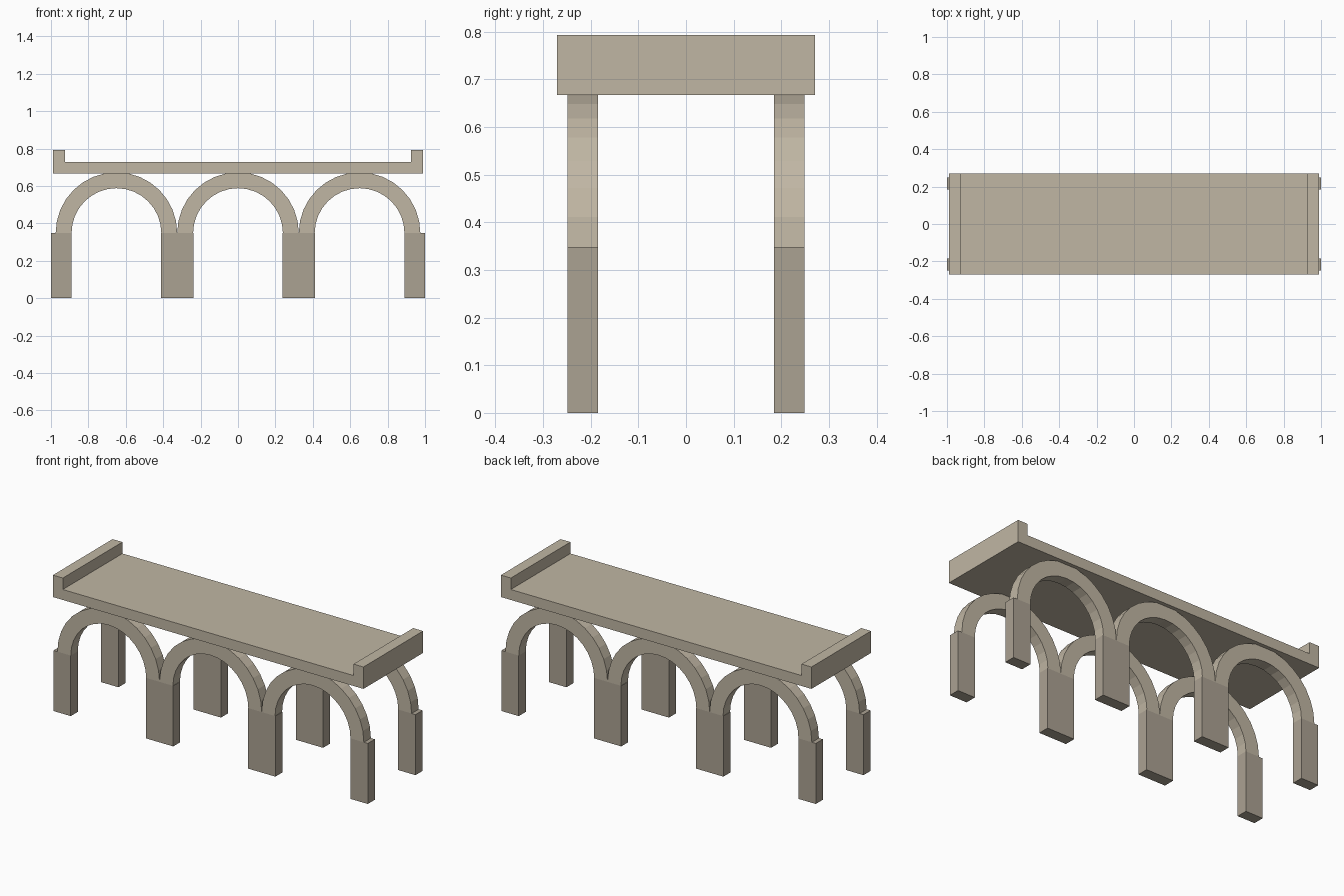
import bpy, bmesh, math

if "Cube" in bpy.data.objects:
    bpy.data.objects.remove(bpy.data.objects["Cube"])

def material(name, rgb):
    m = bpy.data.materials.new(name)
    m.diffuse_color = (*rgb, 1)
    m.use_nodes = True
    m.node_tree.nodes["Principled BSDF"].inputs["Base Color"].default_value = m.diffuse_color
    return m

light_stone = material("light_stone", (0.53, 0.47, 0.37))
dark_stone = material("dark_stone", (0.41, 0.36, 0.29))

def extrude_profile(name, pts, y0, y1, mat):
    """Extrude a closed xz outline along y."""
    bm = bmesh.new()
    face = bm.faces.new([bm.verts.new((x, y0, z)) for x, z in pts])
    ext = bmesh.ops.extrude_face_region(bm, geom=[face])
    verts = [g for g in ext["geom"] if isinstance(g, bmesh.types.BMVert)]
    bmesh.ops.translate(bm, verts=verts, vec=(0, y1 - y0, 0))
    bmesh.ops.recalc_face_normals(bm, faces=bm.faces)
    me = bpy.data.meshes.new(name)
    bm.to_mesh(me)
    bm.free()
    me.materials.append(mat)
    ob = bpy.data.objects.new(name, me)
    bpy.context.collection.objects.link(ob)
    return ob

SPRING = 0.348            # height where the arches start
R_OUT, R_IN = 0.325, 0.24
SEGS = 16

def arc(cx, r):
    return [(cx + r * math.cos(math.pi * i / SEGS),
             SPRING + r * math.sin(math.pi * i / SEGS)) for i in range(SEGS + 1)]

# Deck with a raised kerb at each end
half, inner = 0.988, 0.925
low, floor, top = 0.667, 0.727, 0.793
extrude_profile("deck", [(-half, low), (half, low), (half, top), (inner, top),
                         (inner, floor), (-inner, floor), (-inner, top), (-half, top)],
                -0.271, 0.271, light_stone)

# Two rows of arches and piers
for side, y0, y1 in (("front", -0.249, -0.185), ("back", 0.185, 0.249)):
    for i, cx in enumerate((-0.65, 0, 0.65)):
        extrude_profile(f"{side}_arch_{i + 1}", arc(cx, R_OUT) + arc(cx, R_IN)[::-1],
                        y0, y1, light_stone)
    for i, (x0, x1) in enumerate(((-1, -0.89), (-0.412, -0.238), (0.238, 0.412), (0.89, 1))):
        extrude_profile(f"{side}_pier_{i + 1}",
                        [(x0, 0), (x1, 0), (x1, SPRING), (x0, SPRING)], y0, y1, dark_stone)
